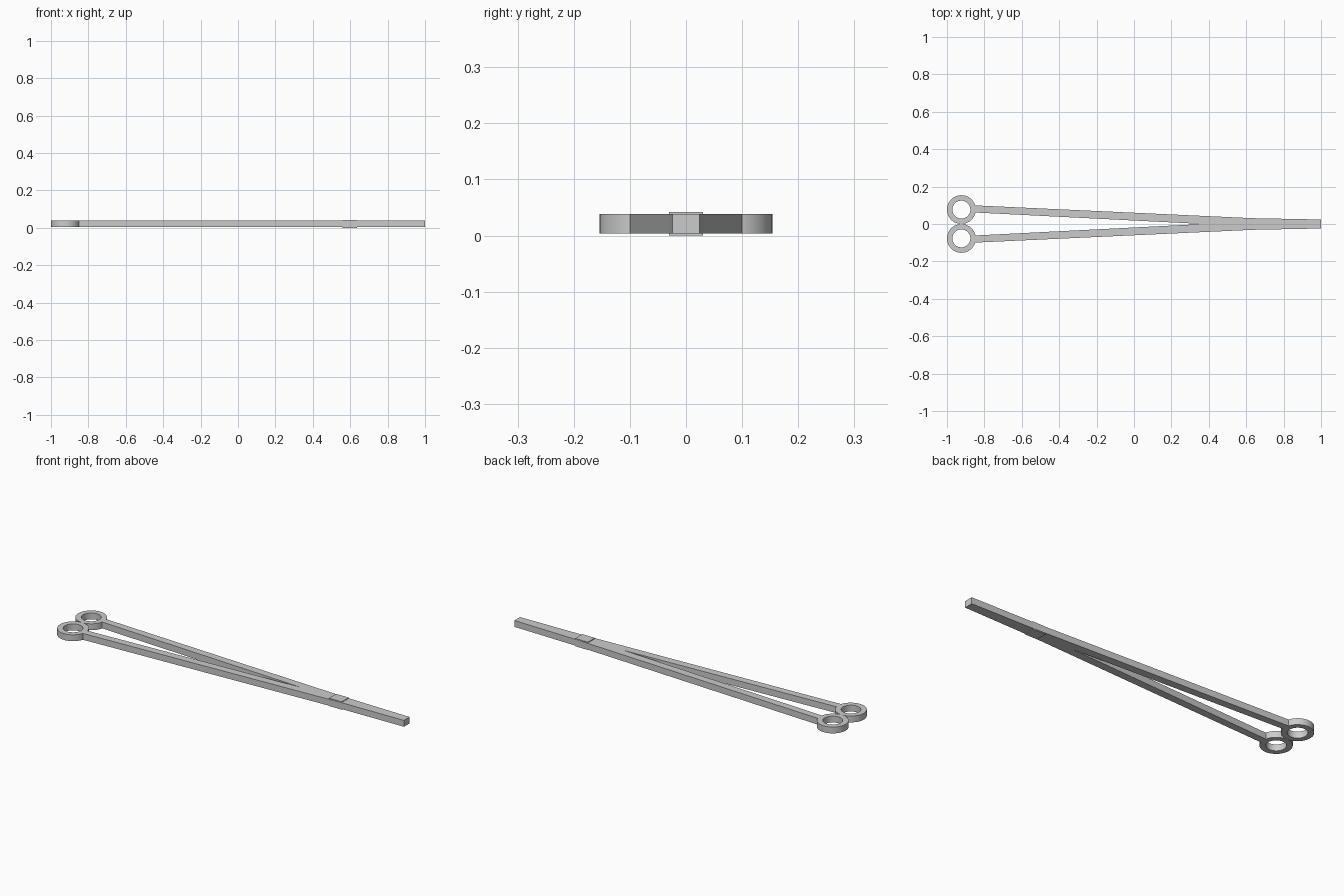
import bpy, bmesh
from math import cos, sin, pi

if "Cube" in bpy.data.objects:
    bpy.data.objects.remove(bpy.data.objects["Cube"])

Z0, Z1 = 0.004, 0.038   # thickness range of the flat instrument


def finish(name, bm):
    bmesh.ops.recalc_face_normals(bm, faces=bm.faces)
    mesh = bpy.data.meshes.new(name)
    bm.to_mesh(mesh)
    bm.free()
    obj = bpy.data.objects.new(name, mesh)
    bpy.context.collection.objects.link(obj)
    return obj


def prism(name, outline, z0, z1):
    """Extrude a flat xy outline from z0 to z1."""
    bm = bmesh.new()
    face = bm.faces.new([bm.verts.new((x, y, z0)) for x, y in outline])
    new = bmesh.ops.extrude_face_region(bm, geom=[face])["geom"]
    verts = [v for v in new if isinstance(v, bmesh.types.BMVert)]
    bmesh.ops.translate(bm, verts=verts, vec=(0, 0, z1 - z0))
    return finish(name, bm)


def ring(name, cx, cy, outer, inner, n=48):
    """Flat ring with a rectangular section."""
    bm = bmesh.new()
    section = [(outer, Z0), (outer, Z1), (inner, Z1), (inner, Z0)]
    loops = [[bm.verts.new((cx + r * cos(2 * pi * i / n), cy + r * sin(2 * pi * i / n), z))
              for r, z in section] for i in range(n)]
    for i in range(n):
        a, b = loops[i], loops[(i + 1) % n]
        for k in range(4):
            m = (k + 1) % 4
            bm.faces.new((a[k], b[k], b[m], a[m]))
    obj = finish(name, bm)
    bpy.ops.object.select_all(action='DESELECT')
    obj.select_set(True)
    bpy.context.view_layer.objects.active = obj
    bpy.ops.object.shade_smooth_by_angle()


# Finger rings and long shanks, one pair per side
for side, s in (("left", 1), ("right", -1)):
    ring(f"{side}_finger_ring", -0.923, s * 0.077, 0.077, 0.048)
    shank = [(-0.862, 0.062), (0.37, 0.0), (0.635, 0.0), (0.635, 0.031), (-0.862, 0.1)]
    prism(f"{side}_shank", [(x, s * y) for x, y in shank], Z0, Z1)

# Closed jaws, tapering to the tip
prism("jaws", [(0.635, -0.031), (1.0, -0.024), (1.0, 0.024), (0.635, 0.031)], Z0, Z1)

# Raised box joint
prism("box_joint", [(0.56, -0.03), (0.635, -0.03), (0.635, 0.03), (0.56, 0.03)], 0.0, 0.042)
